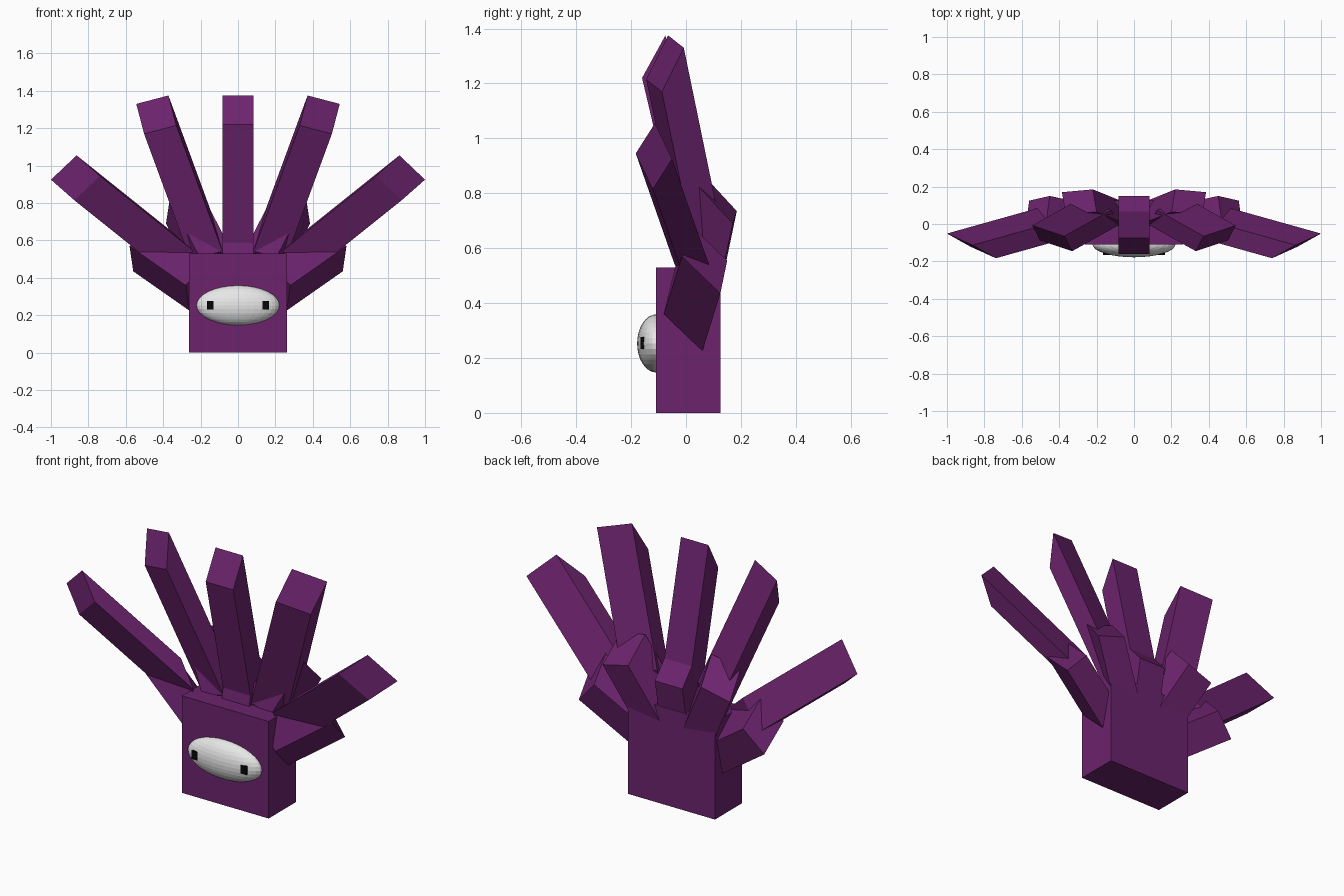
import bpy, bmesh
from mathutils import Matrix, Vector

if "Cube" in bpy.data.objects:
    bpy.data.objects.remove(bpy.data.objects["Cube"], do_unlink=True)


def material(name, rgb):
    m = bpy.data.materials.new(name)
    m.use_nodes = True
    m.diffuse_color = (*rgb, 1)
    bsdf = next(n for n in m.node_tree.nodes if n.type == 'BSDF_PRINCIPLED')
    bsdf.inputs["Base Color"].default_value = (*rgb, 1)
    return m


PURPLE = material("purple_skin", (0.15, 0.017, 0.155))
WHITE = material("eye_white", (0.8, 0.8, 0.8))
BLACK = material("pupil_black", (0.002, 0.002, 0.002))


def finish(name, bm, mat):
    bmesh.ops.recalc_face_normals(bm, faces=bm.faces)
    mesh = bpy.data.meshes.new(name)
    bm.to_mesh(mesh)
    bm.free()
    mesh.materials.append(mat)
    obj = bpy.data.objects.new(name, mesh)
    bpy.context.collection.objects.link(obj)
    return obj


def slanted_box(name, corner, width, depth, length, mat, side=1):
    """Box spanned by three edge vectors from one corner; side=-1 mirrors it in x."""
    corner, width, depth, length = map(Vector, (corner, width, depth, length))
    m = Matrix((width, depth, length)).transposed().to_4x4()
    m.translation = corner + (width + depth + length) / 2
    bm = bmesh.new()
    bmesh.ops.create_cube(bm, size=1, matrix=Matrix.Diagonal((side, 1, 1, 1)) @ m)
    return finish(name, bm, mat)


# Palm block
slanted_box("palm", (-0.2625, -0.11, 0), (0.525, 0, 0), (0, 0.235, 0), (0, 0, 0.53), PURPLE)

# Middle finger: knuckle leans back, fingertip leans forward
slanted_box("middle_knuckle", (-0.083, 0.15, 0.675), (0.166, 0, 0),
            (0, -0.12, 0.135), (0, -0.06, -0.33), PURPLE)
slanted_box("middle_fingertip", (-0.083, -0.16, 1.22), (0.166, 0, 0),
            (0, 0.085, 0.155), (0, 0.155, -0.66), PURPLE)

# Paired fingers
for side, label in ((1, "left"), (-1, "right")):
    slanted_box(label + "_inner_knuckle", (0.385, 0.17, 0.69), (-0.165, 0.015, 0.045),
                (-0.02, -0.12, 0.13), (-0.16, -0.065, -0.31), PURPLE, side)
    slanted_box(label + "_inner_fingertip", (0.33, -0.145, 1.215), (0.172, 0.057, -0.045),
                (0.042, 0.08, 0.16), (-0.25, 0.14, -0.68), PURPLE, side)
    slanted_box(label + "_outer_knuckle", (0.56, 0.125, 0.435), (-0.11, 0.025, 0.12),
                (0.02, -0.14, 0.135), (-0.3, -0.065, -0.21), PURPLE, side)
    slanted_box(label + "_outer_fingertip", (0.738, -0.183, 0.945), (0.137, 0.062, -0.13),
                (0.125, 0.07, 0.11), (-0.5, 0.14, -0.4), PURPLE, side)
    # Pupil, partly sunk in the eye
    slanted_box(label + "_pupil", (0.13, -0.165, 0.232), (0.035, 0, 0),
                (0, 0.015, 0), (0, 0, 0.045), BLACK, side)

# Wide eye
bm = bmesh.new()
bmesh.ops.create_uvsphere(bm, u_segments=32, v_segments=16, radius=1,
                          matrix=Matrix.Translation((0, -0.108, 0.253))
                          @ Matrix.Diagonal((0.222, 0.07, 0.106, 1)))
finish("eye", bm, WHITE)
